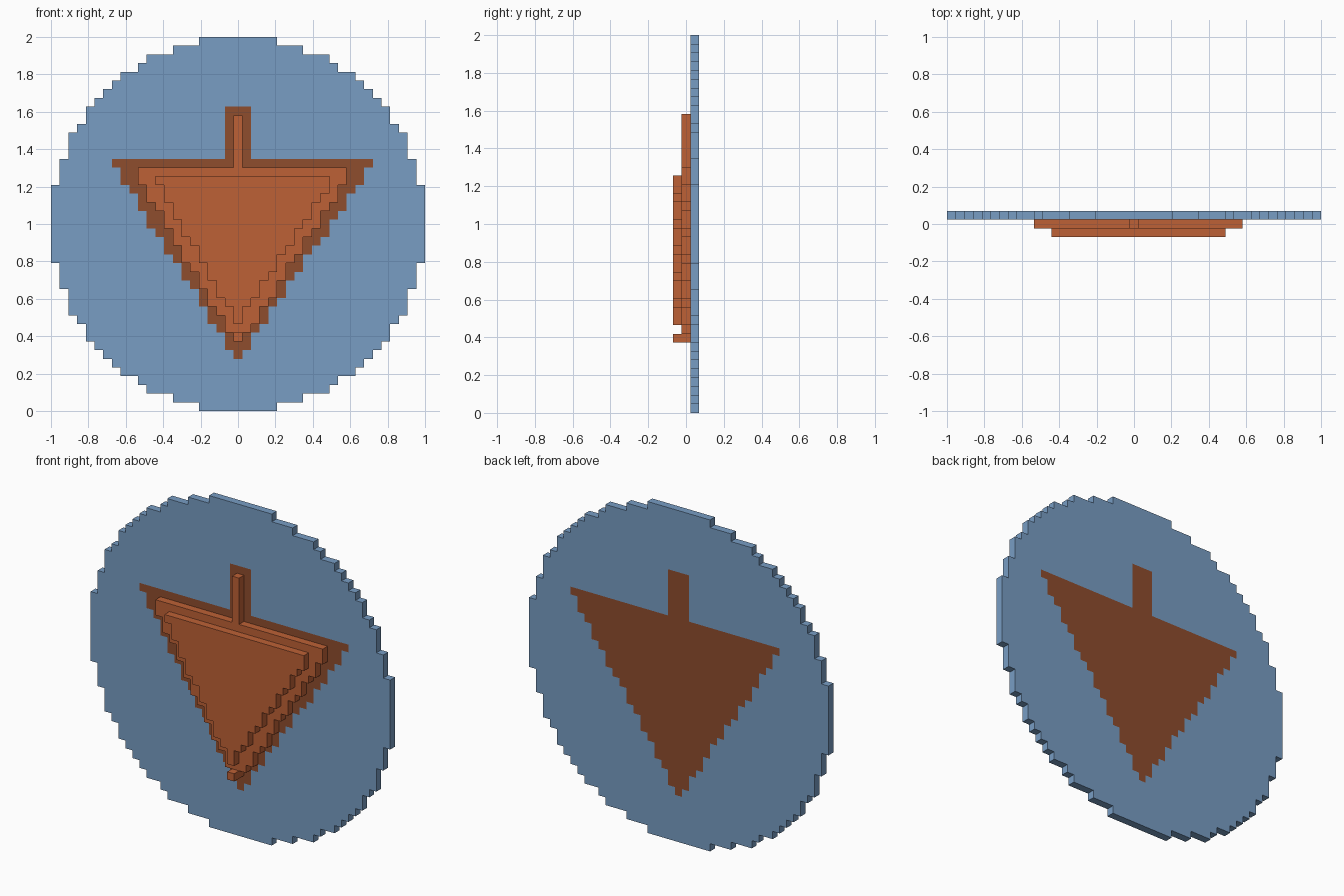
import bpy, bmesh, math

if "Cube" in bpy.data.objects:
    bpy.data.objects.remove(bpy.data.objects["Cube"], do_unlink=True)

N = 43            # blocks across the disc
V = 2.0 / N       # block size


def material(name, rgb):
    lin = [((c / 255 + 0.055) / 1.055) ** 2.4 for c in rgb] + [1.0]
    m = bpy.data.materials.new(name)
    m.use_nodes = True
    m.diffuse_color = lin
    bsdf = m.node_tree.nodes["Principled BSDF"]
    bsdf.inputs["Base Color"].default_value = lin
    bsdf.inputs["Roughness"].default_value = 0.9
    return m


blue = material("dusty blue", (120, 157, 196))
dark = material("dark brown", (143, 77, 45))
rust = material("rust orange", (190, 97, 54))


def taper(first, last, left, right):
    """Cells of a downward triangle; left/right are (width at last row, growth per row)."""
    cells = set()
    for row in range(first, last + 1):
        lo, hi = (math.floor(c + s * (last - row) + 0.5) for c, s in (left, right))
        cells |= {(col, row) for col in range(-max(lo, 0), max(hi, 0) + 1)}
    return cells


def column(first, last, half):
    return {(c, r) for r in range(first, last + 1) for c in range(-half, half + 1)}


def slab(name, cells, layer, mats, inlay=()):
    """One-block-thick plate of square cells; inlay cells take the second material."""
    bm = bmesh.new()
    verts = {}

    def vert(i, j):
        if (i, j) not in verts:
            verts[i, j] = bm.verts.new(((i - 0.5) * V, layer * V, 2 - j * V))
        return verts[i, j]

    for c, r in sorted(cells):
        f = bm.faces.new([vert(c, r + 1), vert(c + 1, r + 1), vert(c + 1, r), vert(c, r)])
        f.material_index = 1 if (c, r) in inlay else 0
    me = bpy.data.meshes.new(name)
    bm.to_mesh(me)
    bm.free()
    for m in mats:
        me.materials.append(m)
    ob = bpy.data.objects.new(name, me)
    bpy.context.scene.collection.objects.link(ob)
    mod = ob.modifiers.new("thickness", "SOLIDIFY")
    mod.thickness = V
    mod.offset = 0
    return ob


# Round backing disc with the dark pointer border running through it
mid = N // 2
disc = {(c, r) for c in range(-mid, mid + 1) for r in range(N)
        if c * c + (r - mid) ** 2 <= (N / 2) ** 2}
border = taper(14, 36, (0, 14 / 22), (0, 15 / 22)) | column(8, 13, 1)
slab("backing_disc", disc, 1, [blue, dark], border)

# Raised pointer with its stem
pointer = taper(15, 34, (0.3, 0.58), (0.45, 0.63)) | column(9, 14, 0)
slab("pointer_base", pointer, 0, [rust])

# Top layer of the pointer, and the single block at its tip
slab("pointer_top", taper(16, 32, (-0.12, 0.57), (-0.2, 0.65)), -1, [rust])
slab("pointer_tip", column(34, 34, 0), -1, [rust])
